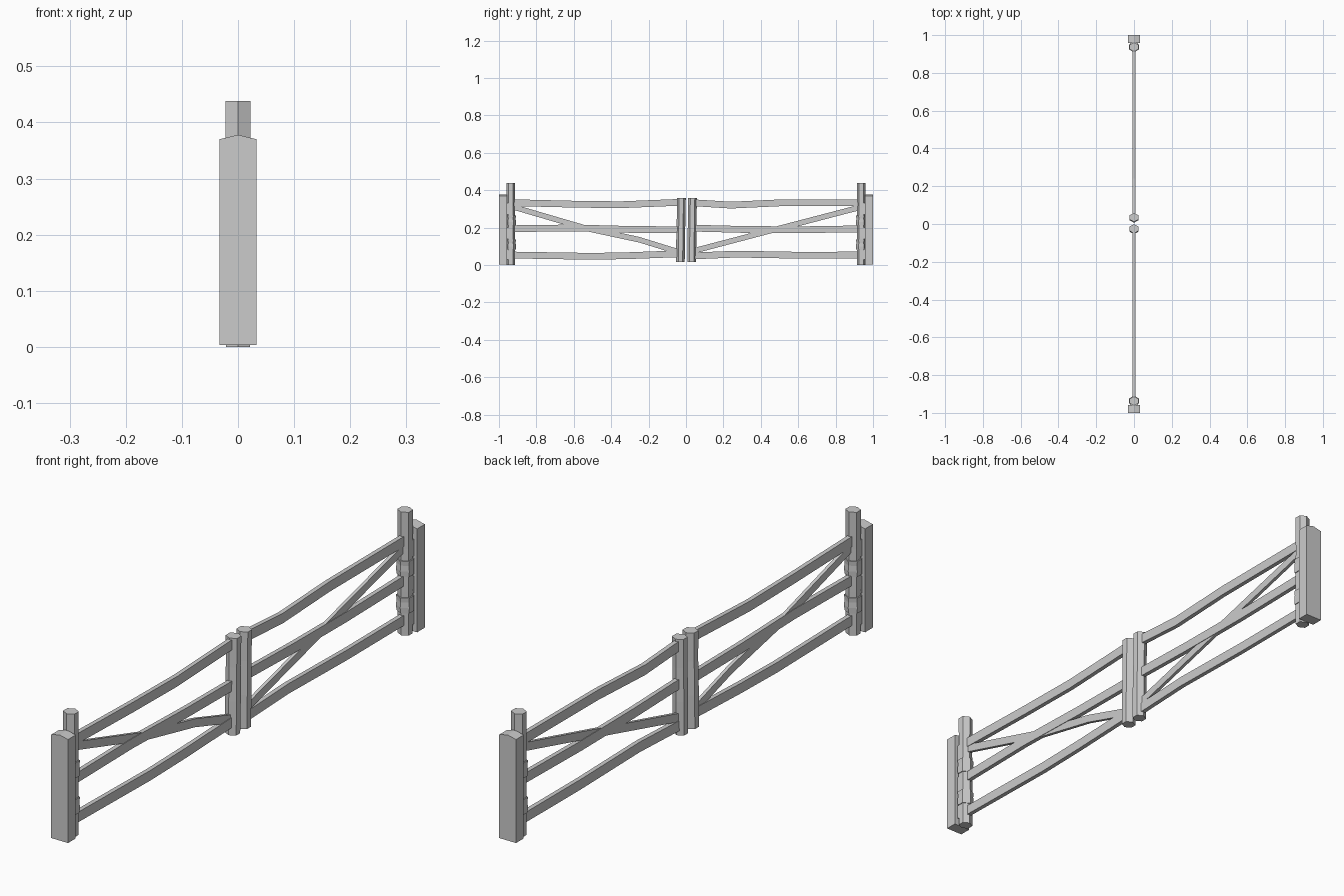
import bpy, bmesh, math
from mathutils import Vector

cube = bpy.data.objects.get("Cube")
if cube:
    bpy.data.objects.remove(cube, do_unlink=True)

GREY = (0.6, 0.6, 0.6, 1)
grey = bpy.data.materials.new("weathered grey")
grey.use_nodes = True
grey.diffuse_color = GREY
grey.node_tree.nodes["Principled BSDF"].inputs["Base Color"].default_value = GREY


def loft(name, rings):
    """Skin a list of matching rings and cap both ends."""
    bm = bmesh.new()
    rows = [[bm.verts.new(p) for p in ring] for ring in rings]
    n = len(rows[0])
    for a, b in zip(rows, rows[1:]):
        for i in range(n):
            j = (i + 1) % n
            bm.faces.new((a[i], a[j], b[j], b[i]))
    bm.faces.new(rows[0])
    bm.faces.new(rows[-1])
    bmesh.ops.recalc_face_normals(bm, faces=bm.faces)
    mesh = bpy.data.meshes.new(name)
    bm.to_mesh(mesh)
    bm.free()
    mesh.materials.append(grey)
    obj = bpy.data.objects.new(name, mesh)
    bpy.context.collection.objects.link(obj)
    return obj


def post(name, y, z0, z1, r=0.026, lean=0.0):
    """Six-sided rough post, a little uneven along its height."""
    rings = []
    for t, swell in ((0, 0.96), (0.35, 1.0), (0.7, 0.95), (1, 1.0)):
        ring = []
        for k in range(6):
            a = math.radians(90 + 60 * k)
            ring.append((r * swell * math.cos(a),
                         y + lean * t + r * 0.92 * swell * math.sin(a),
                         z0 + (z1 - z0) * t))
        rings.append(ring)
    return loft(name, rings)


def plank(name, path, height, half):
    """Board following (y, z) points in the plane of the gate."""
    rings = []
    for y, z in path:
        rings.append([(sx * half, y, z + sz * height / 2)
                      for sx, sz in ((-1, -1), (1, -1), (1, 1), (-1, 1))])
    return loft(name, rings)


def box(name, half_x, y0, y1, z0, z1):
    return loft(name, [[(-half_x, y0, z), (half_x, y0, z),
                        (half_x, y1, z), (-half_x, y1, z)] for z in (z0, z1)])


# Distances run from the centre outwards, then heights
RAILS = {
    "right": {
        "top_rail": [(0.03, 0.335), (0.35, 0.322), (0.6, 0.325), (0.93, 0.333)],
        "middle_rail": [(0.03, 0.188), (0.3, 0.19), (0.6, 0.198), (0.93, 0.194)],
        "bottom_rail": [(0.03, 0.06), (0.3, 0.05), (0.5, 0.046), (0.93, 0.053)],
        "brace": [(0.04, 0.07), (0.25, 0.135), (0.53, 0.195), (0.93, 0.312)],
    },
    "left": {
        "top_rail": [(0.03, 0.333), (0.24, 0.32), (0.5, 0.332), (0.93, 0.333)],
        "middle_rail": [(0.03, 0.197), (0.3, 0.19), (0.6, 0.188), (0.93, 0.193)],
        "bottom_rail": [(0.03, 0.048), (0.27, 0.058), (0.6, 0.052), (0.93, 0.053)],
        "brace": [(0.04, 0.075), (0.39, 0.167), (0.6, 0.222), (0.93, 0.308)],
    },
}

for side, s in (("right", -1), ("left", 1)):
    # Gate leaf
    for part, path in RAILS[side].items():
        brace = part == "brace"
        plank(f"{side}_{part}", [(s * y, z) for y, z in path],
              0.03 if brace else 0.036, 0.006 if brace else 0.008)
    post(f"{side}_meeting_post", s * 0.03, 0.015, 0.358, lean=0.005)
    post(f"{side}_hinge_post", s * 0.937, 0, 0.438)

    # Wall block with a shallow ridged top
    profile = [(-0.033, 0.003), (0.033, 0.003), (0.033, 0.37),
               (0, 0.378), (-0.033, 0.37)]
    loft(f"{side}_wall_block", [[(x, y, z) for x, z in profile]
                                for y in (s * 0.957, s * 1.0)])

    # Interleaved hinge knuckles
    for i, z in enumerate((0.08, 0.21)):
        post(f"{side}_hinge_collar_{i + 1}", s * 0.937, z, z + 0.055, r=0.03)
    for i, z in enumerate((0.03, 0.14, 0.27)):
        box(f"{side}_hinge_tab_{i + 1}", 0.02, s * 0.945, s * 0.96, z, z + 0.06)
